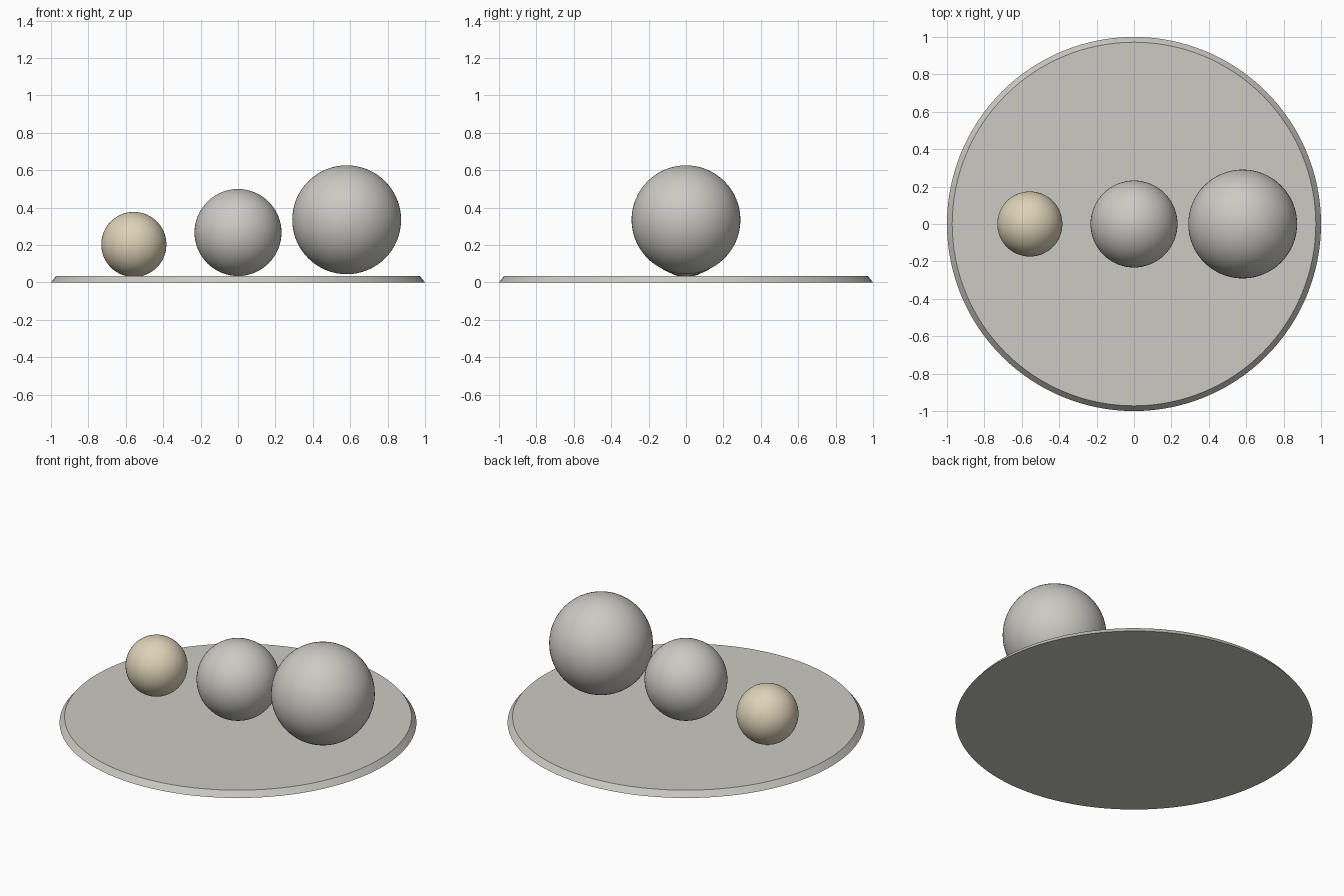
import bpy
import math

if "Cube" in bpy.data.objects:
    bpy.data.objects.remove(bpy.data.objects["Cube"], do_unlink=True)


def make_material(name, rgb):
    mat = bpy.data.materials.new(name)
    mat.use_nodes = True
    colour = (*rgb, 1.0)
    mat.diffuse_color = colour
    mat.node_tree.nodes["Principled BSDF"].inputs["Base Color"].default_value = colour
    return mat


def finish(name, mat, angle):
    obj = bpy.context.object
    obj.name = obj.data.name = name
    obj.data.materials.append(mat)
    bpy.ops.object.shade_smooth_by_angle(angle=math.radians(angle))


grey = make_material("warm grey", (0.60, 0.59, 0.55))
beige = make_material("pale beige", (0.73, 0.65, 0.48))

# Round base with a sloping rim
base_height = 0.035
bpy.ops.mesh.primitive_cone_add(vertices=128, radius1=1.0, radius2=0.972,
                                depth=base_height, location=(0, 0, base_height / 2))
finish("round_base", grey, 30)

# Row of balls: name, x, centre height, radius, material
balls = [
    ("small_ball", -0.557, 0.203, 0.174, beige),
    ("middle_ball", 0.0, 0.267, 0.2325, grey),
    ("large_ball", 0.581, 0.335, 0.291, grey),
]
for name, x, z, radius, mat in balls:
    bpy.ops.mesh.primitive_uv_sphere_add(segments=64, ring_count=32,
                                         radius=radius, location=(x, 0, z))
    finish(name, mat, 60)
